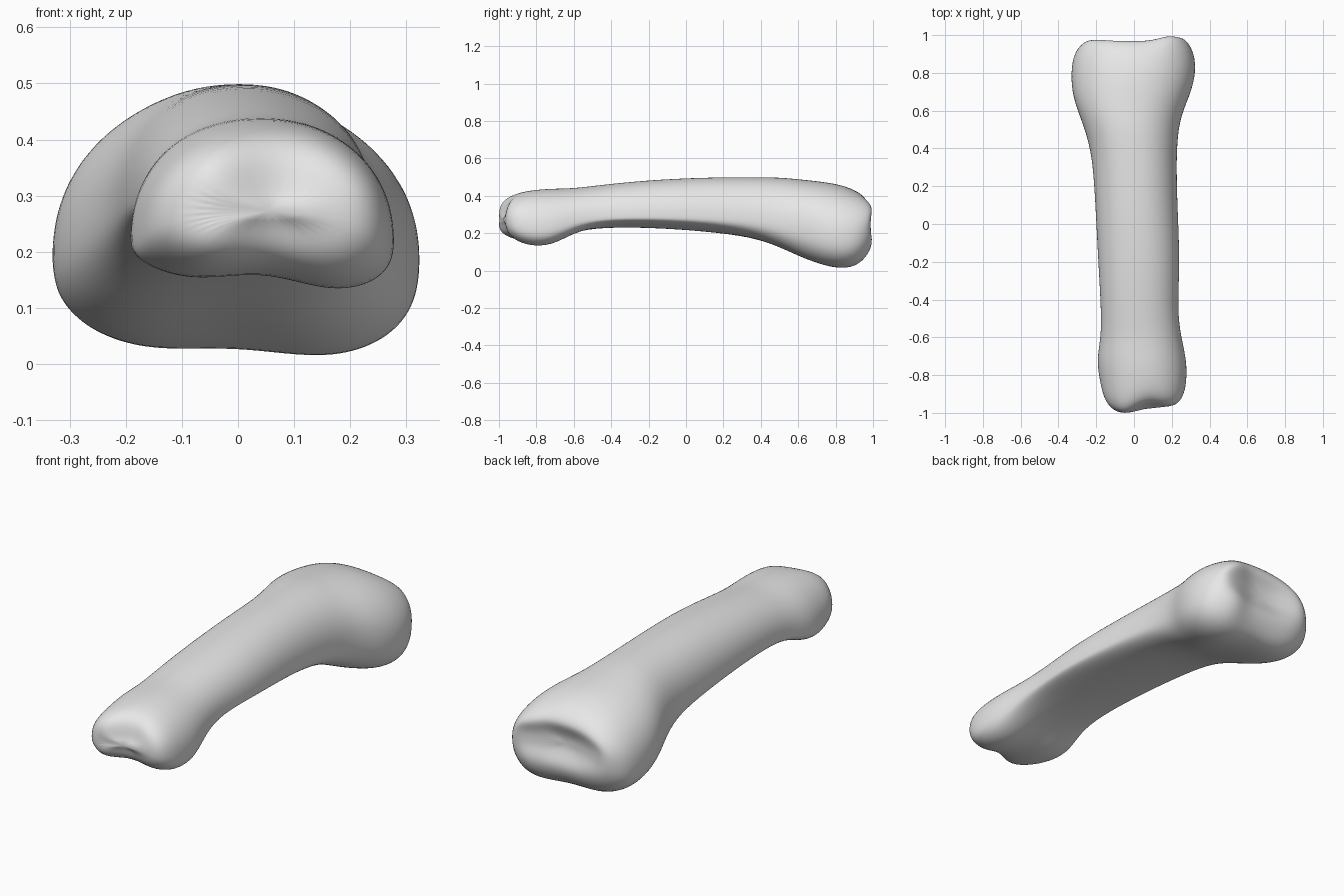
import bpy
import bmesh
import math

default_cube = bpy.data.objects.get("Cube")
if default_cube:
    bpy.data.objects.remove(default_cube, do_unlink=True)

SIDES = 32

# Cross-sections along the bone:
# y, x min, x max, z bottom, z top, height of widest point, underside groove
SECTIONS = [
    (-.972, -.05, .16, .25, .30, .4, 0),
    (-.962, -.12, .22, .20, .37, .4, .01),
    (-.92, -.16, .26, .16, .41, .35, .02),
    (-.84, -.18, .28, .13, .43, .3, .03),
    (-.72, -.2, .28, .13, .44, .28, .03),
    (-.6, -.175, .25, .2, .44, .25, .01),
    (-.45, -.175, .23, .24, .46, .2, -.01),
    (-.2, -.19, .245, .24, .485, .2, -.01),
    (.1, -.205, .23, .22, .5, .22, -.01),
    (.35, -.22, .225, .18, .5, .28, 0),
    (.5, -.26, .235, .12, .5, .35, .01),
    (.6, -.3, .26, .07, .49, .4, .02),
    (.7, -.33, .305, .03, .48, .4, .025),
    (.81, -.335, .33, .0, .465, .4, .025),
    (.9, -.32, .32, .01, .435, .42, .02),
    (.95, -.28, .29, .07, .4, .45, .01),
    (.975, -.23, .25, .14, .36, .5, 0),
    (.955, -.15, .16, .19, .32, .5, 0),
    (.94, -.06, .06, .23, .28, .5, 0),
]


def bump(value, centre, width):
    return math.exp(-((value - centre) / width) ** 2)


def rounded(value, power):
    """Signed superellipse coordinate."""
    return math.copysign(abs(value) ** (2 / power), value)


def end_offset(x, y):
    """Two uneven knuckles at the front, raised socket rims at the back."""
    if y < 0:
        weight = max(0, min(1, (-y - .8) / .15))
        return weight * (.015 * bump(x, .09, .06) - .04 * bump(x, -.06, .07))
    weight = max(0, min(1, (y - .85) / .1))
    return weight * (.03 * bump(x, .2, .08) + .008 * bump(x, -.2, .08))


def section_ring(bm, section):
    y, left, right, bottom, top, widest, groove = section
    middle = (left + right) / 2
    half = (right - left) / 2
    waist = bottom + widest * (top - bottom)
    ring = []
    for i in range(SIDES):
        angle = math.tau * i / SIDES
        upper = math.sin(angle) >= 0
        power = 2.15 if upper else 2.6
        across = rounded(math.cos(angle), power)
        rise = rounded(math.sin(angle), power)
        x = middle + half * across
        z = waist + rise * ((top - waist) if upper else (waist - bottom))
        if not upper:
            z -= rise * groove * (bump(across, 0, .4) - .7 * across)
        ring.append(bm.verts.new((x, y + end_offset(x, y), z)))
    return ring


# Bone surface lofted through the sections, closed at both ends
bm = bmesh.new()
rings = [section_ring(bm, section) for section in SECTIONS]
for near, far in zip(rings, rings[1:]):
    for i in range(SIDES):
        j = (i + 1) % SIDES
        bm.faces.new((near[i], near[j], far[j], far[i]))
bm.faces.new(rings[0])
bm.faces.new(rings[-1])
bmesh.ops.recalc_face_normals(bm, faces=bm.faces)

mesh = bpy.data.meshes.new("finger_bone")
bm.to_mesh(mesh)
bm.free()
bone = bpy.data.objects.new("finger_bone", mesh)
bpy.context.collection.objects.link(bone)

# Plain grey bone colour
grey = bpy.data.materials.new("bone_grey")
grey.use_nodes = True
colour = (.8, .8, .8, 1)
grey.diffuse_color = colour
for node in grey.node_tree.nodes:
    if node.type == "BSDF_PRINCIPLED":
        node.inputs["Base Color"].default_value = colour
mesh.materials.append(grey)

# Smooth organic surface
mesh.polygons.foreach_set("use_smooth", [True] * len(mesh.polygons))
smooth = bone.modifiers.new("smooth_surface", "SUBSURF")
smooth.levels = smooth.render_levels = 2
